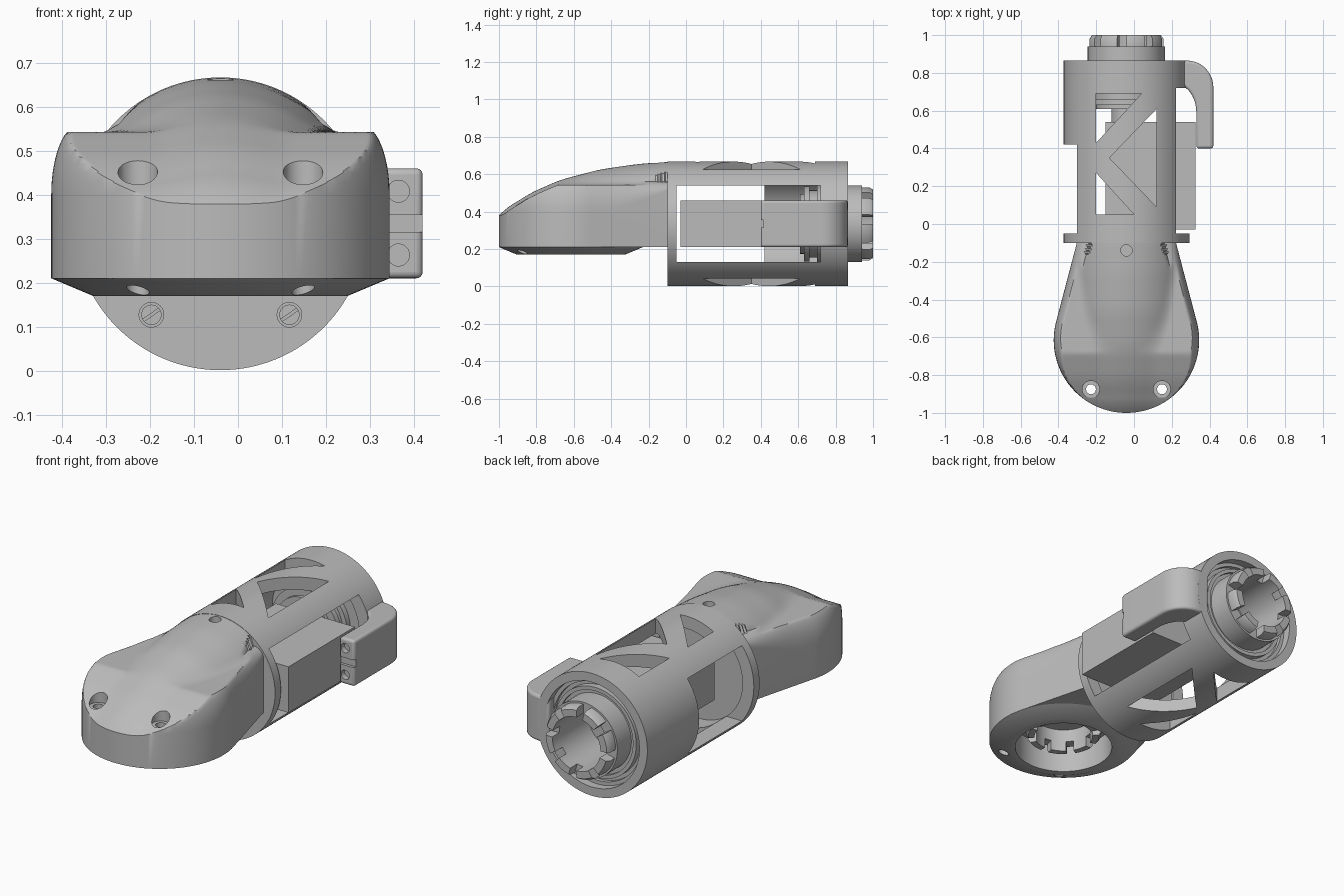
import bpy, bmesh
from math import sin, cos, pi, sqrt, hypot, atan2, radians
from mathutils import Matrix, Vector

if "Cube" in bpy.data.objects:
    bpy.data.objects.remove(bpy.data.objects["Cube"], do_unlink=True)

grey = bpy.data.materials.new("matte_grey")
grey.use_nodes = True
grey.diffuse_color = (0.5, 0.5, 0.5, 1)
grey.node_tree.nodes["Principled BSDF"].inputs["Base Color"].default_value = (0.5, 0.5, 0.5, 1)

CX, CZ, R = -0.04, 0.334, 0.333            # tube axis and radius
HEAD_Y, HEAD_R = -0.615, 0.385             # round head centre and radius
ALONG_Y = Matrix.Translation((CX, 0, CZ)) @ Matrix.Rotation(-pi / 2, 4, 'X')
HEAD = Matrix.Translation((CX, HEAD_Y, 0))


def finish(name, bm, matrix=Matrix(), angle=35):
    bmesh.ops.recalc_face_normals(bm, faces=bm.faces)
    mesh = bpy.data.meshes.new(name)
    bm.to_mesh(mesh)
    bm.free()
    mesh.transform(matrix)
    mesh.materials.append(grey)
    ob = bpy.data.objects.new(name, mesh)
    bpy.context.collection.objects.link(ob)
    smooth(ob, angle)
    return ob


def smooth(ob, angle=35):
    bpy.ops.object.select_all(action='DESELECT')
    ob.select_set(True)
    bpy.context.view_layer.objects.active = ob
    bpy.ops.object.shade_smooth_by_angle(angle=radians(angle))


def revolve(bm, profile, a0=0, a1=2 * pi, steps=96):
    """Sweep a closed (radius, height) profile about z; caps partial sweeps."""
    full = a1 - a0 > 6.28
    rings = [[bm.verts.new((r * cos(a), r * sin(a), h)) for r, h in profile]
             for a in (a0 + (a1 - a0) * i / steps for i in range(steps + (not full)))]
    n = len(profile)
    for i in range(steps):
        p, q = rings[i], rings[(i + 1) % len(rings)]
        for j in range(n):
            bm.faces.new((p[j], p[(j + 1) % n], q[(j + 1) % n], q[j]))
    if not full:
        bm.faces.new(rings[0])
        bm.faces.new(rings[-1])
    bmesh.ops.remove_doubles(bm, verts=bm.verts, dist=1e-5)


def lathe(name, profile, matrix, steps=96):
    bm = bmesh.new()
    revolve(bm, profile, steps=steps)
    return finish(name, bm, matrix)


def rod(name, r, h0, h1, matrix, steps=32):
    return lathe(name, [(0, h0), (r, h0), (r, h1), (0, h1)], matrix, steps)


def crown(name, r0, r1, h0, h1, count, matrix):
    bm = bmesh.new()
    for k in range(count):
        a = 2 * pi * k / count
        taper = [(r0, h0), (r1, h0), (r1, h1 - 0.3 * (h1 - h0)), (r1 - 0.012, h1), (r0, h1)]
        revolve(bm, taper, a, a + 1.35 * pi / count, 6)
    return finish(name, bm, matrix)


def prism(name, points, z0, z1):
    bm = bmesh.new()
    face = bm.faces.new([bm.verts.new((x, y, z0)) for x, y in points])
    top = bmesh.ops.extrude_face_region(bm, geom=[face])["geom"]
    bmesh.ops.translate(bm, vec=(0, 0, z1 - z0), verts=[v for v in top if isinstance(v, bmesh.types.BMVert)])
    return finish(name, bm)


def box(name, x0, x1, y0, y1, z0, z1):
    return prism(name, [(x0, y0), (x1, y0), (x1, y1), (x0, y1)], z0, z1)


def apply_mod(ob, kind, **props):
    mod = ob.modifiers.new(kind.title(), kind)
    for key, value in props.items():
        setattr(mod, key, value)
    bpy.context.view_layer.objects.active = ob
    bpy.ops.object.modifier_apply(modifier=mod.name)


def cut(targets, cutters):
    for ob in targets:
        for c in cutters:
            apply_mod(ob, 'BOOLEAN', operation='DIFFERENCE', solver='EXACT', object=c)
        smooth(ob)
    for c in cutters:
        bpy.data.objects.remove(c, do_unlink=True)


# Head: rounded teardrop whose top flows from a domed nose to the tube's arc
SPINE = [(-1, .38), (-.97, .415), (-.915, .445), (-.83, .50), (-.67, .57),
         (-.46, .625), (-.25, .655), (-.08, .667)]
TIP = (0.26, -0.09)
phi = atan2(TIP[1] - HEAD_Y, TIP[0])
dist = hypot(TIP[0], TIP[1] - HEAD_Y)
tangent = phi - atan2(sqrt(dist**2 - HEAD_R**2), HEAD_R)


def spine(y):
    for (a, za), (b, zb) in zip(SPINE, SPINE[1:]):
        if y <= b:
            return za + (zb - za) * (y - a) / (b - a)
    return SPINE[-1][1]


def head_top(x, y):
    x, ly = abs(x), y - HEAD_Y
    inside = hypot(x, ly) if atan2(ly, x) < tangent else x * cos(tangent) + ly * sin(tangent)
    e = min(max((HEAD_R - inside) / 0.065, 0), 1)
    base = 0.40 + 0.11 * min(max((y + 0.4) / 0.3, 0), 1)
    fillet = base + (0.56 - base) * sqrt(1 - (1 - e)**2) + (0.3 if e >= 1 else 0)
    p = sum(spine(y + k * 0.02) for k in (-2, -1, 0, 1, 2)) / 5
    arc = p - R + sqrt(max(R * R - x * x, 0))
    shoulder = min(0.543, p - 0.02)
    h = max(0.025 - abs(arc - shoulder), 0) / 0.025
    return min(fillet, max(arc, shoulder) + h * h * 0.00625)


def lerp(p, q, n):
    return [(p[0] + (q[0] - p[0]) * i / n, p[1] + (q[1] - p[1]) * i / n) for i in range(n)]


touch = (HEAD_R * cos(tangent), HEAD_Y + HEAD_R * sin(tangent))
sweep = [tangent - (pi + 2 * tangent) * i / 80 for i in range(80)]
outline = [(HEAD_R * cos(a), HEAD_Y + HEAD_R * sin(a)) for a in sweep]
outline += lerp((-touch[0], touch[1]), (-TIP[0], TIP[1]), 20)
outline += lerp((-TIP[0], TIP[1]), TIP, 30) + lerp(TIP, touch, 20)
bm = bmesh.new()
cy, K, N = -0.5, 36, len(outline)
centre = bm.verts.new((0, cy, head_top(0, cy)))
rings = []
for k in range(1, K + 1):
    t = 1 - (1 - k / K)**1.7
    pts = [(x * t, cy + (y - cy) * t) for x, y in outline]
    rings.append([bm.verts.new((x, y, head_top(x, y))) for x, y in pts])
rings.append([bm.verts.new((x, y, 0.21)) for x, y in outline])
for i in range(N):
    j = (i + 1) % N
    bm.faces.new((centre, rings[0][i], rings[0][j]))
    for a, b in zip(rings, rings[1:]):
        bm.faces.new((a[i], b[i], b[j], a[j]))
bm.faces.new(rings[-1])
head = finish("head_shell", bm, Matrix.Translation((CX, 0, 0)))
lip = lathe("head_lower_lip", [(.25, .215), (.385, .21), (.29, .17), (.25, .17)], HEAD)

cutters = [rod("socket_cut", .25, .1, .36, HEAD, 96),
           rod("top_hole_cut", .03, .63, .8, Matrix.Translation((CX, -.14, 0)))]
cut([head], cutters)
cutters = []
for s in (-1, 1):
    place = Matrix.Translation((CX + s * .188, -.875, 0))
    cutters += [rod("bolt_cut", .026, .1, .8, place), rod("bolt_seat_cut", .045, .42, .8, place)]
cut([head, lip], cutters)

# Toothed coupling inside the head socket
lathe("socket_ring", [(.15, .29), (.205, .29), (.205, .32), (.249, .32), (.249, .362), (.15, .362)], HEAD)
crown("socket_teeth", .15, .195, .29, .235, 8, HEAD)

# Tube with side openings and triangular truss openings above and below
tube = lathe("tube_body", [(R, -.1), (R, .865), (.285, .865), (.285, .82), (.265, .82),
                           (.265, -.06), (0, -.06), (0, -.1)], ALONG_Y, 128)
zl, zh = CZ - .205, CZ + .205
cutters = [box("right_opening", .1, .5, -.05, .72, zl, zh),
           box("left_opening", -.5, -.18, -.05, .42, zl, zh),
           prism("truss_middle", [(-.13, .35), (.12, .09), (.12, .61)], -.1, .8),
           prism("truss_rear", [(-.2, .69), (-.2, .43), (.04, .69)], -.1, .8),
           prism("truss_front", [(-.2, .05), (0, .05), (-.2, .27)], -.1, .8)]
screws = [Matrix.Translation((CX + s * .157, 0, .127)) @ Matrix.Rotation(-pi / 2, 4, 'X') for s in (-1, 1)]
cutters += [rod("screw_cut", .028, -.12, -.08, m) for m in screws]
cut([tube], cutters)
for m in screws:
    screw = rod("front_screw", .023, -.098, -.075, m)
    slot = box("slot_cut", -.03, .03, -.003, .003, -.11, -.092)
    slot.data.transform(m @ Matrix.Rotation(-.6, 4, 'Z'))
    cut([screw], [slot])

# Servo motor, its hub and the rotating output coupling
box("servo_body", -.15, .325, -.03, .54, .21, .46)
rod("servo_hub", .08, .53, .62, ALONG_Y, 48)
lathe("output_coupling", [(0, .61), (.16, .61), (.16, .63), (.2, .63), (.2, .66), (.18, .66),
                          (.18, .7), (.205, .7), (.205, .94), (.145, .94), (.145, .69), (0, .69)], ALONG_Y)
lathe("output_bearing", [(.2, .73), (.268, .73), (.268, .80), (.245, .80), (.245, .835), (.225, .835),
                         (.225, .82), (.2, .82)], ALONG_Y)
crown("output_teeth", .145, .195, .935, 1, 8, ALONG_Y)

# Curved cable cover that wraps from the servo into the tube's rear ring
quarter = [pi / 2 * i / 12 for i in range(13)]
shape = [(.28 + .14 * sin(a), .725 + .14 * cos(a)) for a in quarter]
shape += [(.42, .40), (.33, .40)]
shape += [(.22 + .11 * cos(a), .59 + .15 * sin(a)) for a in quarter] + [(.22, .865)]
cover = prism("cable_cover", shape, .21, .46)
apply_mod(cover, 'BEVEL', width=.02, segments=4, limit_method='ANGLE', angle_limit=radians(60))
cutters = [box("cover_notch", .3, .45, .38, .415, .315, .355)]
for z in (.263, .408):
    m = Matrix.Translation((.365, 0, z)) @ Matrix.Rotation(-pi / 2, 4, 'X')
    cutters.append(rod("cover_hole", .025, .38, .43, m))
cut([cover], cutters)
